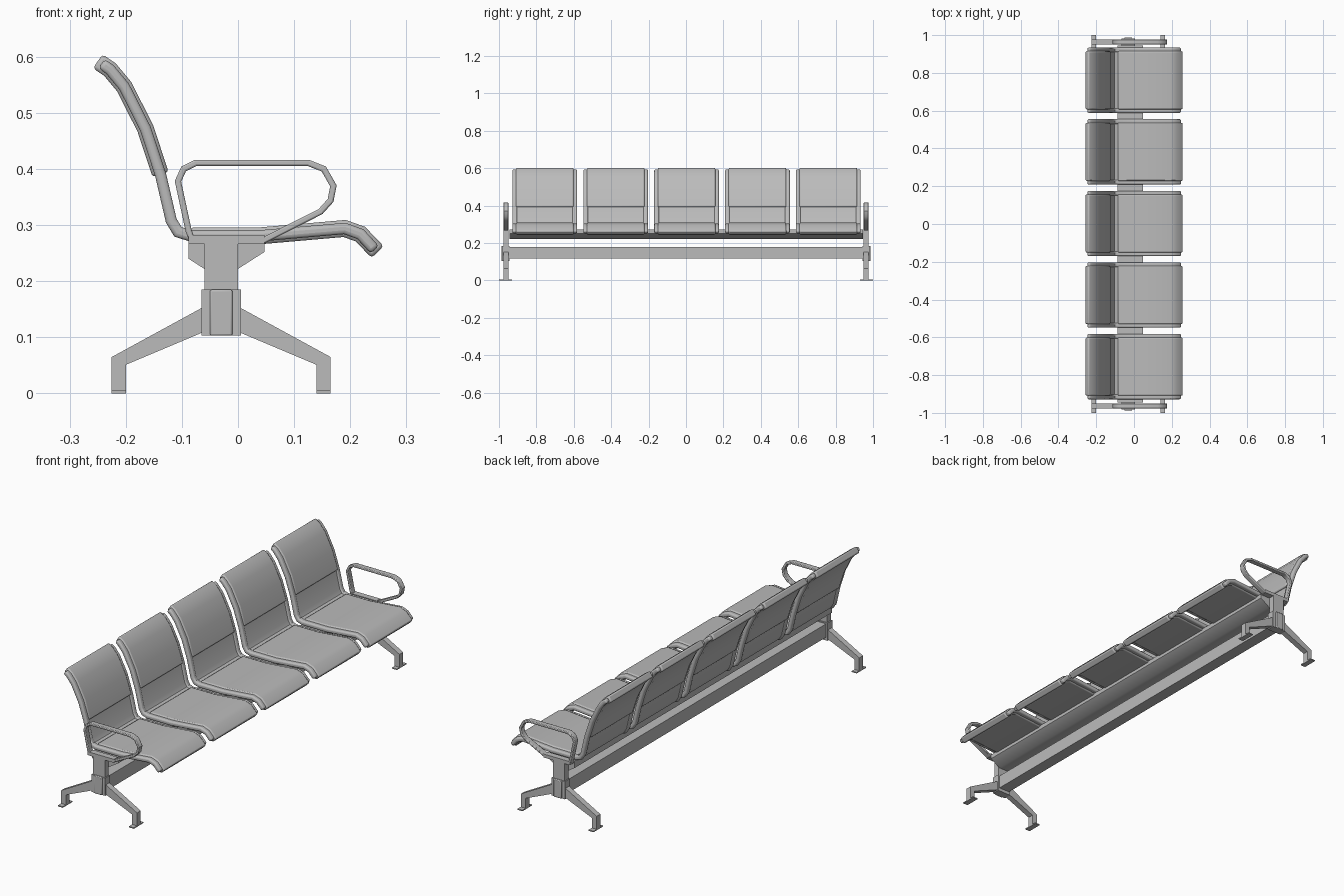
import bpy
import bmesh
import math
from mathutils import Vector

cube = bpy.data.objects.get("Cube")
if cube:
    bpy.data.objects.remove(cube, do_unlink=True)

# One grey metal for every part
grey = bpy.data.materials.new("grey_metal")
grey.use_nodes = True
grey.diffuse_color = (0.5, 0.5, 0.5, 1)
grey.node_tree.nodes["Principled BSDF"].inputs["Base Color"].default_value = (0.5, 0.5, 0.5, 1)


def prism(name, outline, y, width, bevel=0.0, segments=2):
    """Extrude an (x, z) outline along y, centred on y."""
    bm = bmesh.new()
    face = bm.faces.new([bm.verts.new((x, y - width / 2, z)) for x, z in outline])
    ext = bmesh.ops.extrude_face_region(bm, geom=[face])
    verts = [v for v in ext["geom"] if isinstance(v, bmesh.types.BMVert)]
    bmesh.ops.translate(bm, verts=verts, vec=(0, width, 0))
    bmesh.ops.recalc_face_normals(bm, faces=bm.faces)
    mesh = bpy.data.meshes.new(name)
    bm.to_mesh(mesh)
    bm.free()
    mesh.materials.append(grey)
    obj = bpy.data.objects.new(name, mesh)
    bpy.context.collection.objects.link(obj)
    if bevel:
        mod = obj.modifiers.new("rounded_edges", "BEVEL")
        mod.width = bevel
        mod.segments = segments
        mod.limit_method = "ANGLE"
        mod.angle_limit = math.radians(50)
    bpy.ops.object.select_all(action="DESELECT")
    obj.select_set(True)
    bpy.context.view_layer.objects.active = obj
    bpy.ops.object.shade_smooth_by_angle(angle=math.radians(40))
    return obj


def band(path, thickness):
    """Outline of a strip of even thickness along an open (x, z) path."""
    pts = [Vector(p) for p in path]
    left, right = [], []
    for i, p in enumerate(pts):
        a = (p - pts[i - 1]).normalized() if i else None
        b = (pts[i + 1] - p).normalized() if i < len(pts) - 1 else None
        a, b = a or b, b or a
        t = (a + b).normalized()
        offset = Vector((-t.y, t.x)) * thickness / 2 / max(t.dot(a), 0.5)
        left.append(p + offset)
        right.append(p - offset)
    return left + right[::-1]


def box(x0, x1, z0, z1):
    return [(x0, z0), (x1, z0), (x1, z1), (x0, z1)]


# Side curve of a seat, from the top of the back to the front lip
back_curve = [(-0.243, 0.588), (-0.228, 0.577), (-0.203, 0.547), (-0.165, 0.472), (-0.138, 0.39)]
bend_curve = [(-0.119, 0.308), (-0.107, 0.288)]
seat_curve = [(-0.085, 0.281), (0.04, 0.281), (0.19, 0.294), (0.218, 0.284), (0.244, 0.256)]
side_curve = back_curve + bend_curve + seat_curve
back_pad_curve = [(-0.25, 0.592)] + back_curve[1:]
seat_pad_curve = seat_curve[:-1] + [(0.249, 0.252)]

# Five seats: thin shell, two rounded side rails, two pads
for n in range(5):
    y = 0.003 + 0.379 * (n - 2)
    prism(f"seat_shell_{n + 1}", band(side_curve, 0.01), y, 0.32)
    for side, s in (("right", -1), ("left", 1)):
        prism(f"seat_rail_{side}_{n + 1}", band(side_curve, 0.02),
              y + s * 0.1605, 0.025, 0.007, 3)
    prism(f"back_pad_{n + 1}", band(back_pad_curve, 0.03), y, 0.308, 0.006)
    prism(f"seat_pad_{n + 1}", band(seat_pad_curve, 0.03), y, 0.308, 0.006)

# Two long beams
upper = [(-0.088, 0.272), (-0.088, 0.24), (-0.06, 0.222), (0, 0.222), (0.047, 0.252), (0.047, 0.272)]
prism("upper_beam", upper, 0, 1.89)
prism("lower_beam", box(-0.058, -0.002, 0.118, 0.18), 0, 1.9)

# End frames: post, hub, legs, feet and armrest
arm_curve = [(-0.082, 0.274), (-0.088, 0.29), (-0.107, 0.378), (-0.097, 0.4), (-0.075, 0.411),
             (0.125, 0.411), (0.153, 0.4), (0.17, 0.37), (0.165, 0.344), (0.147, 0.324), (0.04, 0.27)]
back_leg = [(-0.06, 0.155), (-0.225, 0.065), (-0.225, 0), (-0.2, 0), (-0.2, 0.051), (-0.06, 0.11)]
front_leg = [(-0.06 - x, z) for x, z in back_leg]

for side, s in (("right", -1), ("left", 1)):
    y = s * 0.963
    prism(f"post_{side}", box(-0.06, 0, 0.18, 0.28), y, 0.028)
    prism(f"hub_{side}", box(-0.065, 0.005, 0.103, 0.185), y, 0.036)
    prism(f"hub_ridge_{side}", box(-0.05, -0.01, 0.103, 0.185), y + s * 0.018, 0.012, 0.003)
    prism(f"arm_bracket_{side}", box(-0.088, 0.047, 0.266, 0.282), y, 0.028)
    prism(f"armrest_{side}", band(arm_curve, 0.011), y, 0.026, 0.003)
    for place, leg, x in (("back", back_leg, -0.225), ("front", front_leg, 0.14)):
        prism(f"{place}_leg_{side}", leg, y, 0.027)
        prism(f"{place}_foot_{side}", box(x, x + 0.025, 0, 0.005), s * 0.965, 0.07)
